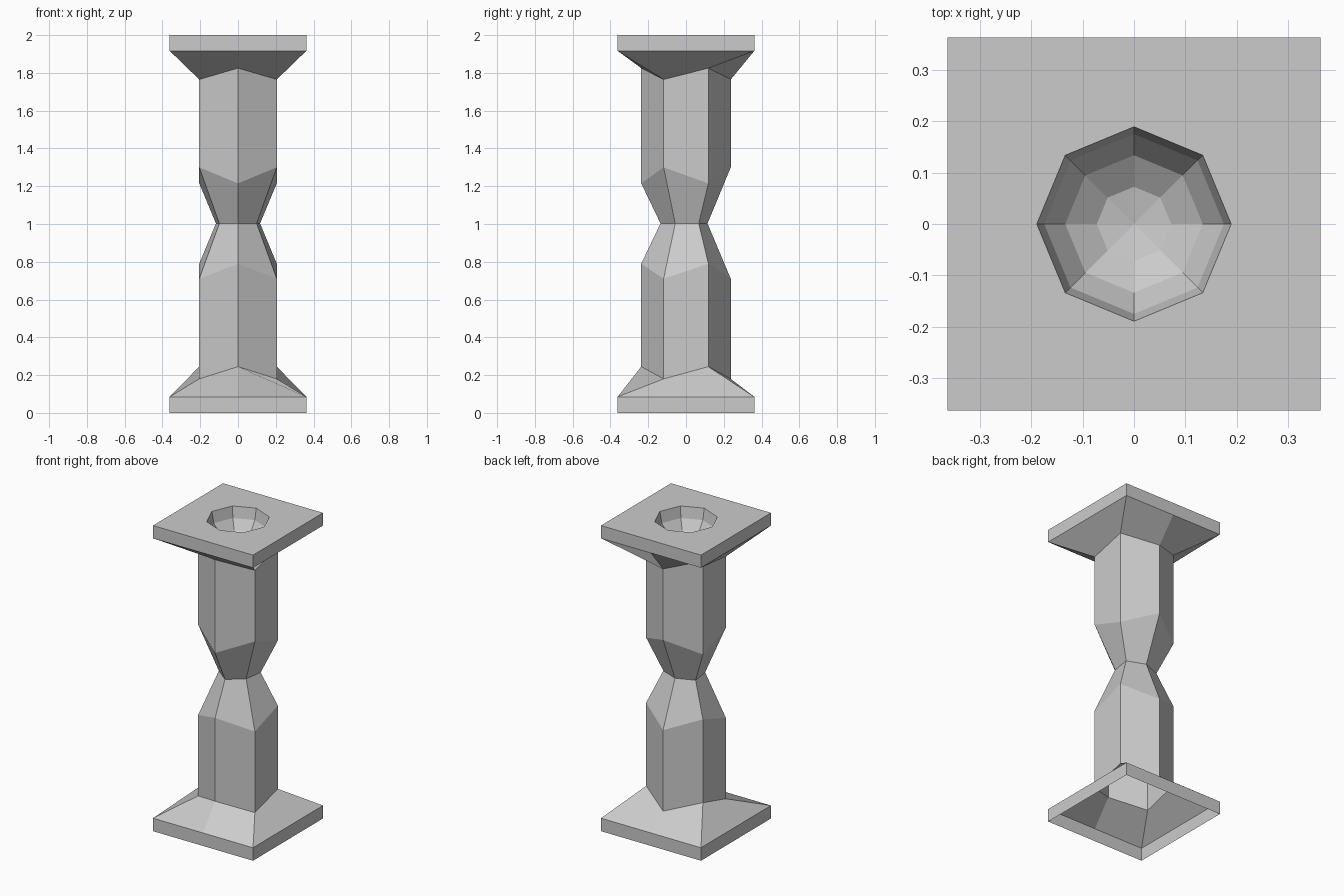
import bpy, bmesh
from math import sin, cos, pi

if "Cube" in bpy.data.objects:
    bpy.data.objects.remove(bpy.data.objects["Cube"])


def hexagon(radii, heights):
    """Six points from -90 degrees, alternating between two radii / heights."""
    return [(radii[k % 2] * cos(-pi / 2 + k * pi / 3),
             radii[k % 2] * sin(-pi / 2 + k * pi / 3),
             heights[k % 2]) for k in range(6)]


def square(z, s=0.362):
    """Square outline with mid points front and back, so it matches a hexagon."""
    return [(x, y, z) for x, y in
            [(0, -s), (s, -s), (s, s), (0, s), (-s, s), (-s, -s)]]


def octagon(r, z):
    return [(r * cos(k * pi / 4), r * sin(k * pi / 4), z) for k in range(8)]


def loft(bm, rings):
    """Join successive outlines with flat quads; returns the vertex rings."""
    vs = [[bm.verts.new(p) for p in ring] for ring in rings]
    for lo, up in zip(vs, vs[1:]):
        n = len(lo)
        for k in range(n):
            j = (k + 1) % n
            bm.faces.new((lo[j], up[j], up[k], lo[k]))
    return vs


def finish(bm, name):
    mesh = bpy.data.meshes.new(name)
    bm.to_mesh(mesh)
    bm.free()
    bpy.context.collection.objects.link(bpy.data.objects.new(name, mesh))


R = (0.237, 0.237)
foot, neck = hexagon(R, (0.245, 0.18)), hexagon(R, (1.825, 1.765))

# hollow square base flaring up to the shaft
bm = bmesh.new()
loft(bm, [square(0), square(0.085), foot])
finish(bm, "base")

# six-sided shaft with pinched waist
bm = bmesh.new()
loft(bm, [foot, hexagon(R, (0.79, 0.71)), hexagon((0.135, 0.114), (1.003, 1.003)),
          hexagon(R, (1.215, 1.30)), neck])
finish(bm, "shaft")

# capital: flare and square plate
bm = bmesh.new()
loft(bm, [neck, square(1.917), square(2.0)])
finish(bm, "capital")

# plate top with an eight-sided hole
bm = bmesh.new()
for outline in (square(2.0), octagon(0.189, 2.0)):
    vs = [bm.verts.new(p) for p in outline]
    for a, b in zip(vs, vs[1:] + vs[:1]):
        bm.edges.new((a, b))
bmesh.ops.triangle_fill(bm, use_beauty=True, use_dissolve=False,
                        edges=bm.edges[:], normal=(0, 0, 1))
finish(bm, "plate_top")

# half-sphere bowl sunk into the plate
bm = bmesh.new()
rings = [octagon(0.189 * cos(i * pi / 8), 2 - 0.189 * sin(i * pi / 8)) for i in range(4)]
inner = loft(bm, rings)[-1]
tip = bm.verts.new((0, 0, 2 - 0.189))
for k in range(8):
    bm.faces.new((inner[k], inner[(k + 1) % 8], tip))
finish(bm, "bowl")
